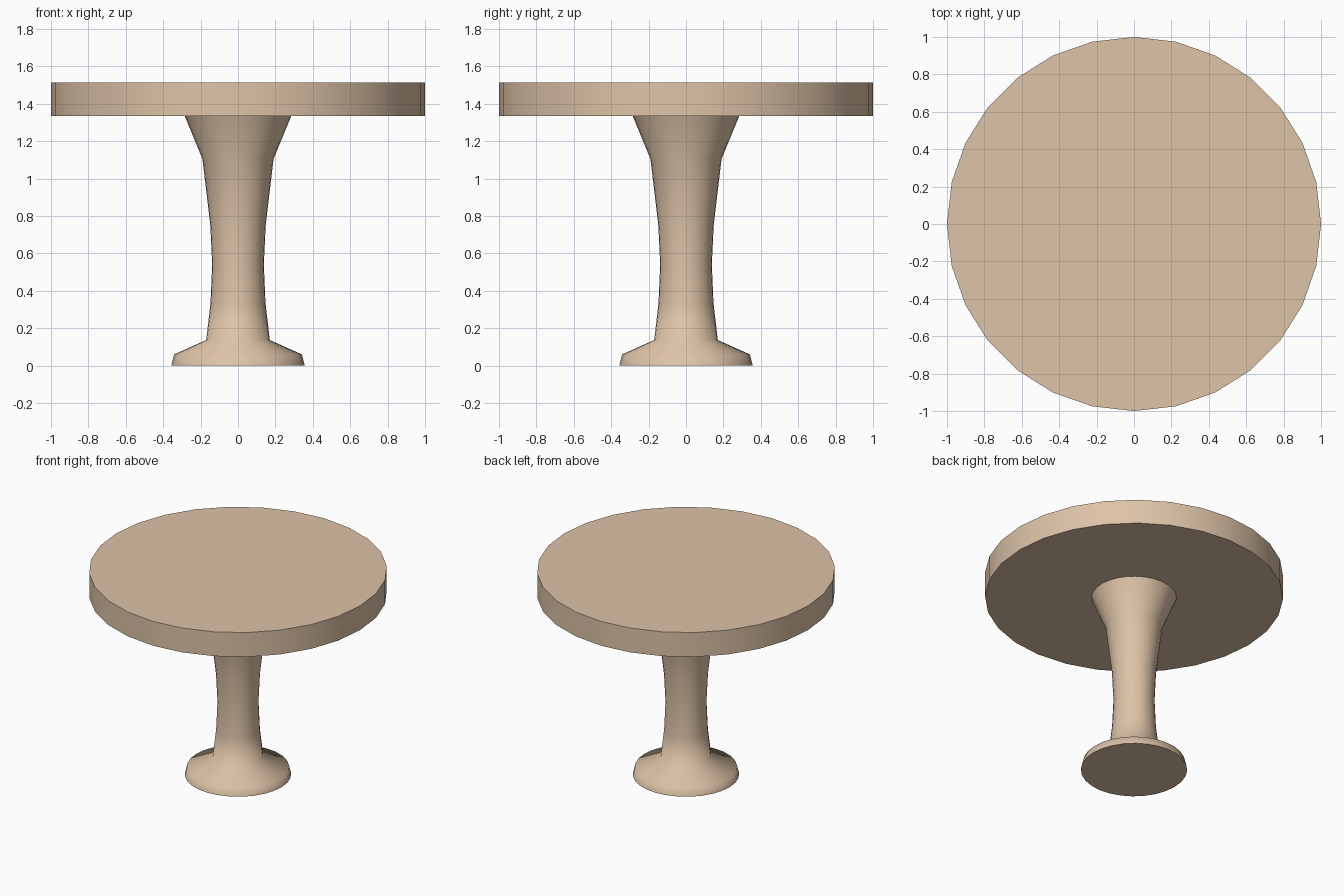
import bpy
import bmesh
import math

SIDES = 28

cube = bpy.data.objects.get("Cube")
if cube:
    bpy.data.objects.remove(cube, do_unlink=True)

# Pale wood
wood = bpy.data.materials.new("pale_wood")
wood.use_nodes = True
color = (0.73, 0.55, 0.39, 1.0)
wood.diffuse_color = color
wood.node_tree.nodes["Principled BSDF"].inputs["Base Color"].default_value = color


def turned_part(name, profile):
    """Revolve a (radius, height) profile around z and cap both ends."""
    bm = bmesh.new()
    rings = []
    for radius, z in profile:
        angles = [math.tau * i / SIDES for i in range(SIDES)]
        rings.append([bm.verts.new((radius * math.cos(a), radius * math.sin(a), z))
                      for a in angles])
    for low, high in zip(rings, rings[1:]):
        for i in range(SIDES):
            j = (i + 1) % SIDES
            bm.faces.new((low[i], low[j], high[j], high[i]))
    bm.faces.new(rings[0][::-1])
    bm.faces.new(rings[-1])
    mesh = bpy.data.meshes.new(name)
    bm.to_mesh(mesh)
    bm.free()
    mesh.materials.append(wood)
    obj = bpy.data.objects.new(name, mesh)
    bpy.context.collection.objects.link(obj)
    bpy.ops.object.select_all(action="DESELECT")
    obj.select_set(True)
    bpy.context.view_layer.objects.active = obj
    bpy.ops.object.shade_smooth_by_angle(angle=math.radians(65))
    return obj


# Round table top
turned_part("table_top", [(1.0, 1.335), (1.0, 1.515)])

# Waisted pedestal with flared foot and head
turned_part("pedestal", [
    (0.357, 0.0), (0.342, 0.06), (0.17, 0.137), (0.147, 0.335),
    (0.138, 0.54), (0.148, 0.75), (0.19, 1.105), (0.285, 1.335),
])
